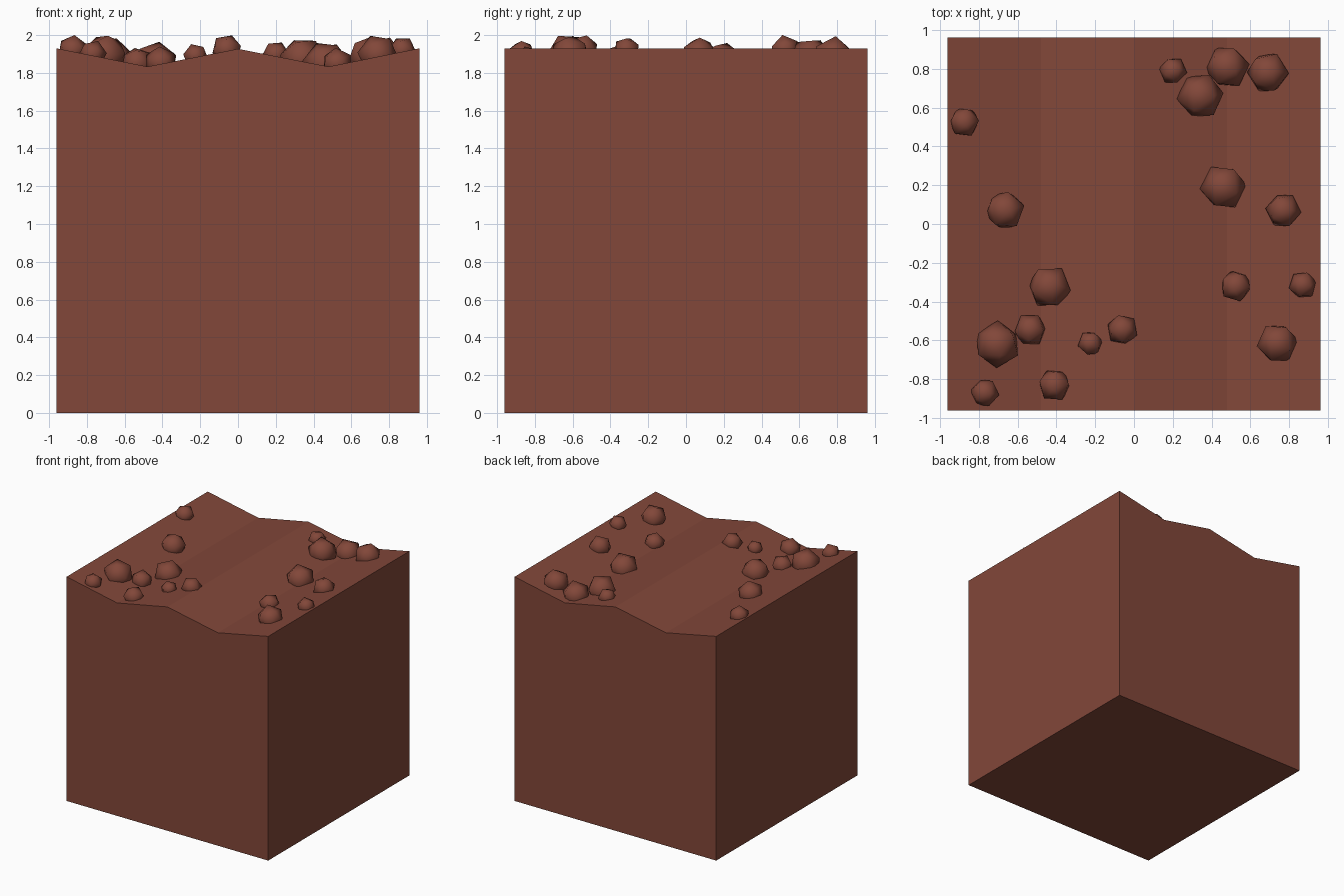
import bpy, bmesh, math, random
from mathutils import Euler

if "Cube" in bpy.data.objects:
    bpy.data.objects.remove(bpy.data.objects["Cube"])

random.seed(4)
H = 0.96            # half width of the block
HIGH, LOW = 1.93, 1.833

soil = bpy.data.materials.new("reddish brown soil")
soil.diffuse_color = (0.223, 0.063, 0.041, 1)
soil.use_nodes = True
soil.node_tree.nodes["Principled BSDF"].inputs["Base Color"].default_value = soil.diffuse_color

# zigzag furrow profile of the top, left to right
ridge = [(-H, HIGH), (-H / 2, LOW), (0, HIGH - 0.003), (H / 2, LOW), (H, HIGH)]


def ground(x):
    """Height of the furrowed top at x."""
    for (x0, z0), (x1, z1) in zip(ridge, ridge[1:]):
        if x <= x1:
            return z0 + (z1 - z0) * (x - x0) / (x1 - x0)
    return HIGH


def finish(bm, name, smooth):
    bmesh.ops.recalc_face_normals(bm, faces=bm.faces)
    for f in bm.faces:
        f.smooth = smooth
    me = bpy.data.meshes.new(name)
    bm.to_mesh(me)
    bm.free()
    me.materials.append(soil)
    ob = bpy.data.objects.new(name, me)
    bpy.context.collection.objects.link(ob)
    return ob


# soil block: profile extruded from front to back
bm = bmesh.new()
outline = [(-H, 0), (H, 0)] + ridge[::-1]
face = bm.faces.new([bm.verts.new((x, -H, z)) for x, z in outline])
ext = bmesh.ops.extrude_face_region(bm, geom=[face], use_keep_orig=True)
for v in ext["geom"]:
    if isinstance(v, bmesh.types.BMVert):
        v.co.y = H
finish(bm, "soil_block", False)

# clods scattered on top: x, y, visible radius
clods = [
    (.20, .79, .070), (.48, .81, .110), (.69, .78, .105), (.34, .66, .115),
    (-.875, .525, .077), (-.665, .07, .100), (.46, .19, .115), (.77, .07, .088),
    (-.435, -.325, .110), (.525, -.32, .080), (.87, -.315, .070),
    (-.705, -.62, .115), (-.535, -.545, .082), (-.225, -.615, .063),
    (-.06, -.545, .078), (.74, -.615, .103), (-.77, -.87, .072), (-.41, -.83, .083),
]
for i, (x, y, r) in enumerate(clods):
    bm = bmesh.new()
    bmesh.ops.create_icosphere(bm, subdivisions=1, radius=r * 1.06)
    turn = Euler([random.uniform(0, math.tau) for _ in range(3)]).to_matrix()
    bmesh.ops.rotate(bm, verts=bm.verts, cent=(0, 0, 0), matrix=turn)
    ob = finish(bm, f"soil_clod_{i + 1}", True)
    ob.location = (x, y, ground(x) + r * 0.1)
